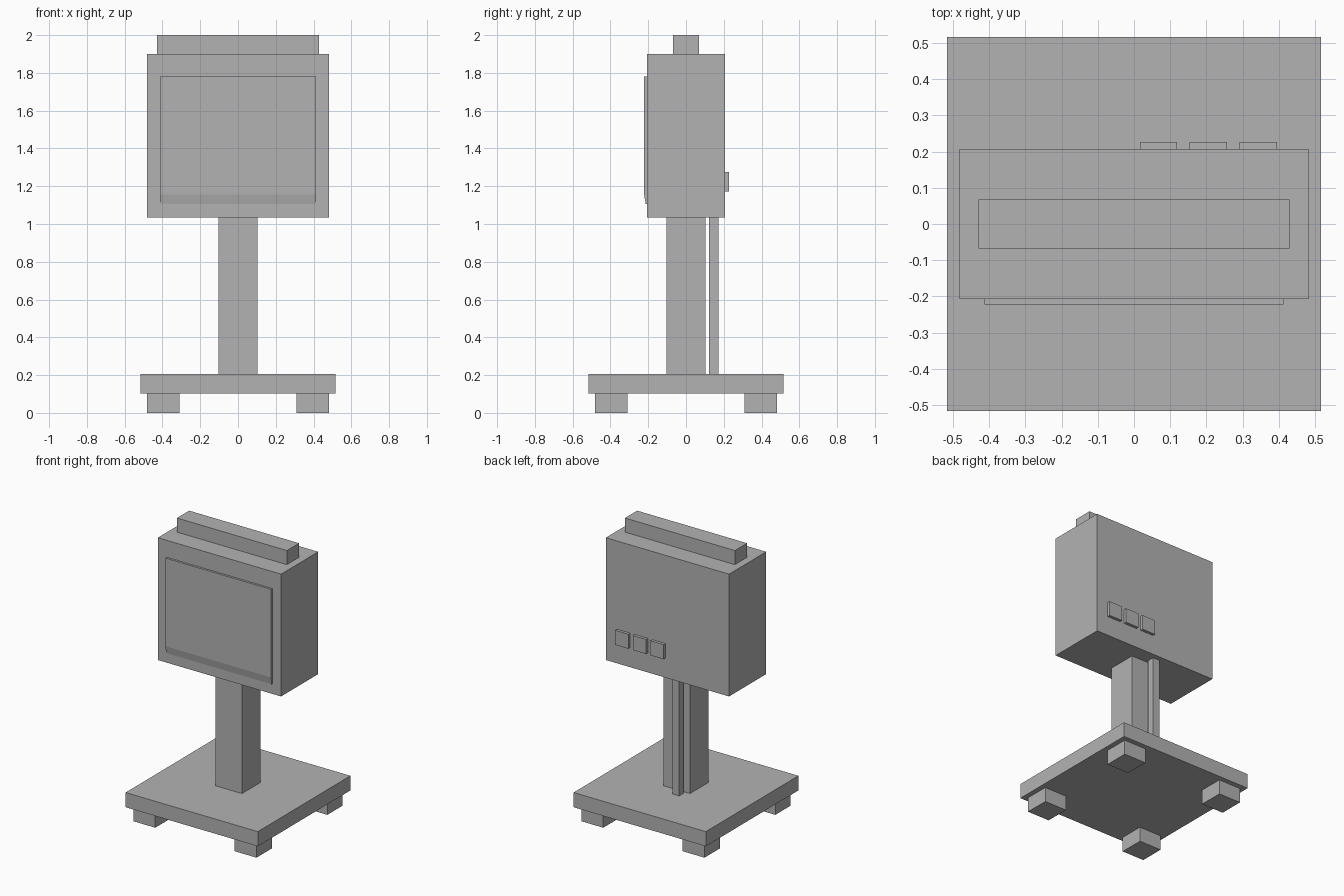
import bpy
import bmesh

old = bpy.data.objects.get("Cube")
if old:
    bpy.data.objects.remove(old, do_unlink=True)

GREY = (0.45, 0.45, 0.45, 1.0)
grey = bpy.data.materials.new("plain_grey")
grey.use_nodes = True
grey.diffuse_color = GREY
grey.node_tree.nodes["Principled BSDF"].inputs["Base Color"].default_value = GREY


def box(name, x, y, z):
    """Box spanning the given (low, high) ranges."""
    bm = bmesh.new()
    bmesh.ops.create_cube(bm, size=1)
    for v in bm.verts:
        v.co = [r[c > 0] for r, c in zip((x, y, z), v.co)]
    mesh = bpy.data.meshes.new(name)
    bm.to_mesh(mesh)
    bm.free()
    mesh.materials.append(grey)
    obj = bpy.data.objects.new(name, mesh)
    bpy.context.collection.objects.link(obj)
    return obj


def sym(half):
    return (-half, half)


BASE_TOP, HEAD_BOTTOM, HEAD_TOP = 0.207, 1.035, 1.9
HEAD_BACK = 0.207

# Base plate with a foot near each corner
box("base_plate", sym(0.517), sym(0.517), (0.103, BASE_TOP))
for sx, side in ((-1, "right"), (1, "left")):
    for sy, end in ((-1, "front"), (1, "back")):
        box(f"{end}_{side}_foot",
            sorted((sx * 0.31, sx * 0.482)),
            sorted((sy * 0.31, sy * 0.482)), (0, 0.103))

# Column and the cable duct behind it
box("column", sym(0.103), sym(0.103), (BASE_TOP, HEAD_BOTTOM))
box("cable_duct", (-0.067, -0.016), (0.121, 0.172), (BASE_TOP, HEAD_BOTTOM))

# Display housing and top bar
box("housing", sym(0.482), sym(HEAD_BACK), (HEAD_BOTTOM, HEAD_TOP))
box("top_bar", sym(0.43), sym(0.068), (HEAD_TOP, 2.0))

# Screen panel, its front leaning back slightly along the lower edge
screen = box("screen", sym(0.413), (-0.222, -HEAD_BACK), (1.105, 1.78))
bm = bmesh.new()
bm.from_mesh(screen.data)
bmesh.ops.bisect_plane(bm, geom=bm.verts[:] + bm.edges[:] + bm.faces[:],
                       plane_co=(0, 0, 1.157), plane_no=(0, 0, 1))
for v in bm.verts:
    if v.co.z < 1.12 and v.co.y < -0.215:
        v.co.y = -0.213
bm.to_mesh(screen.data)
bm.free()

# Row of buttons on the back
for i in range(3):
    x = 0.016 + i * 0.138
    box(f"button_{i + 1}", (x, x + 0.103), (HEAD_BACK, 0.227), (1.173, 1.276))
